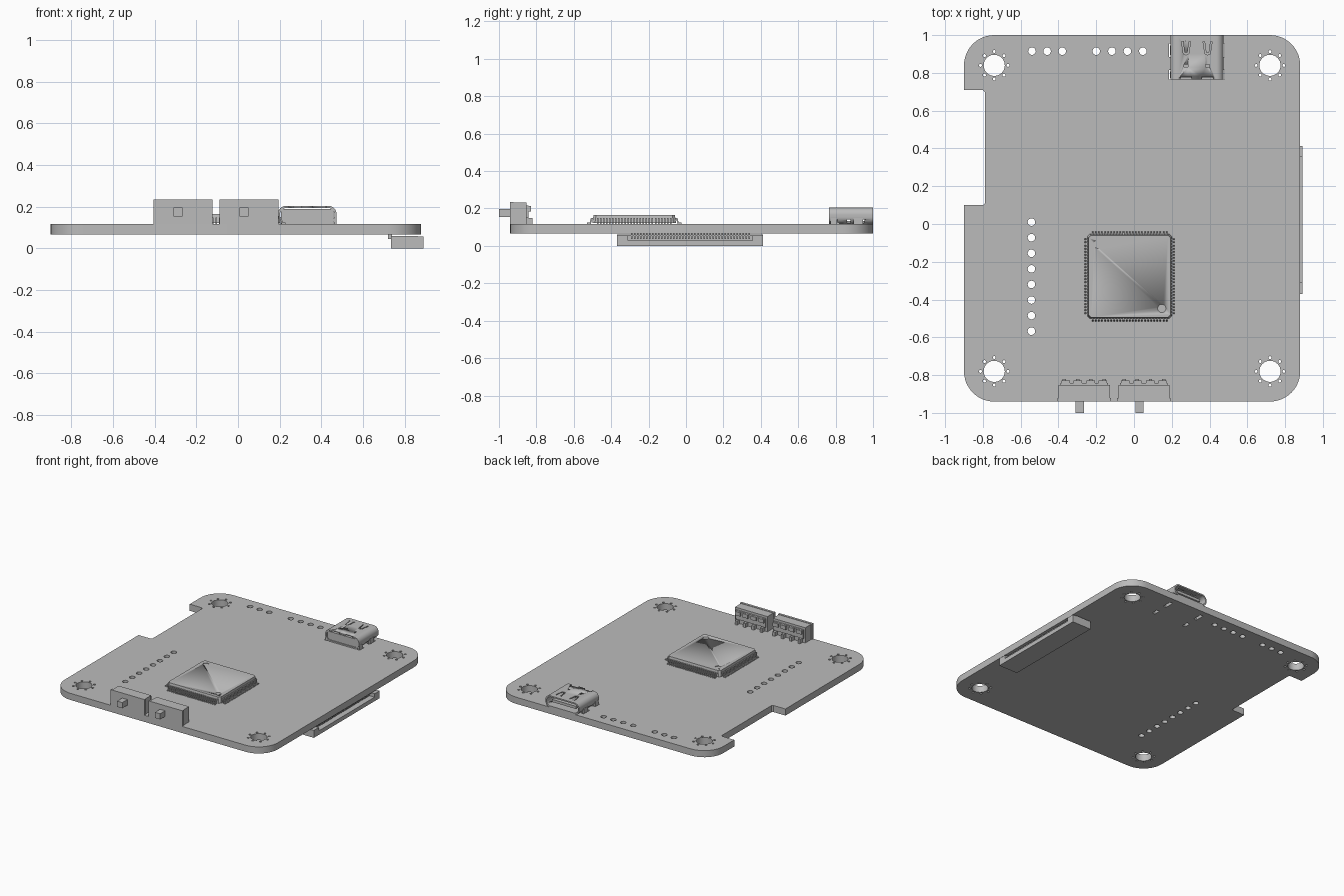
import bpy, bmesh
from math import sin, cos, pi, radians
from mathutils import Matrix, Vector

cube = bpy.data.objects.get("Cube")
if cube:
    bpy.data.objects.remove(cube, do_unlink=True)

GREY = (0.5, 0.5, 0.5, 1)
mat = bpy.data.materials.new("plain grey")
mat.use_nodes = True
mat.diffuse_color = GREY
mat.node_tree.nodes["Principled BSDF"].inputs["Base Color"].default_value = GREY


def finish(name, mesh):
    mesh.materials.clear()
    mesh.materials.append(mat)
    ob = bpy.data.objects.new(name, mesh)
    bpy.context.collection.objects.link(ob)
    bpy.ops.object.select_all(action='DESELECT')
    ob.select_set(True)
    bpy.context.view_layer.objects.active = ob
    bpy.ops.object.shade_smooth_by_angle(angle=radians(30))
    return ob


def add_box(bm, x0, x1, y0, y1, z0, z1):
    size = Matrix.Diagonal((x1 - x0, y1 - y0, z1 - z0, 1))
    mid = Matrix.Translation(((x0 + x1) / 2, (y0 + y1) / 2, (z0 + z1) / 2))
    return bmesh.ops.create_cube(bm, size=1, matrix=mid @ size)["verts"]


def boxes(name, items):
    bm = bmesh.new()
    for b in items:
        add_box(bm, *b)
    mesh = bpy.data.meshes.new(name)
    bm.to_mesh(mesh)
    bm.free()
    return finish(name, mesh)


def prism(name, loops, low, high, upright=False):
    """Extrude filled outlines; inner loops become holes."""
    cu = bpy.data.curves.new(name, 'CURVE')
    cu.dimensions, cu.fill_mode = '2D', 'BOTH'
    cu.extrude = (high - low) / 2
    for loop in loops:
        sp = cu.splines.new('POLY')
        sp.points.add(len(loop) - 1)
        for p, (x, y) in zip(sp.points, loop):
            p.co = (x, y, 0, 1)
        sp.use_cyclic_u = True
    tmp = bpy.data.objects.new(name + "_outline", cu)
    bpy.context.collection.objects.link(tmp)
    dg = bpy.context.evaluated_depsgraph_get()
    mesh = bpy.data.meshes.new_from_object(tmp.evaluated_get(dg))
    bpy.data.objects.remove(tmp, do_unlink=True)
    m = (low + high) / 2
    if upright:
        mesh.transform(Matrix.Translation((0, m, 0)) @ Matrix.Rotation(pi / 2, 4, 'X'))
    else:
        mesh.transform(Matrix.Translation((0, 0, m)))
    bm = bmesh.new()
    bm.from_mesh(mesh)
    bmesh.ops.remove_doubles(bm, verts=bm.verts, dist=1e-5)
    bmesh.ops.recalc_face_normals(bm, faces=bm.faces)
    bm.to_mesh(mesh)
    bm.free()
    return finish(name, mesh)


def cut(ob, cutter):
    cutter.hide_render = True
    mod = ob.modifiers.new("cut", 'BOOLEAN')
    mod.operation, mod.solver, mod.object = 'DIFFERENCE', 'EXACT', cutter
    bpy.ops.object.select_all(action='DESELECT')
    bpy.context.view_layer.objects.active = ob
    ob.select_set(True)
    bpy.ops.object.modifier_apply(modifier=mod.name)
    bpy.data.objects.remove(cutter, do_unlink=True)


def circle(cx, cy, r, n):
    return [(cx + r * cos(2 * pi * i / n), cy + r * sin(2 * pi * i / n)) for i in range(n)]


def rect(x0, x1, y0, y1):
    return [(x0, y0), (x1, y0), (x1, y1), (x0, y1)]


def arc(cx, cy, r, start, n=12):
    return [(cx + r * cos(start + pi / 2 * i / n), cy + r * sin(start + pi / 2 * i / n))
            for i in range(n + 1)]


def round_rect(x0, x1, y0, y1, r):
    return (arc(x1 - r, y1 - r, r, 0) + arc(x0 + r, y1 - r, r, pi / 2)
            + arc(x0 + r, y0 + r, r, pi) + arc(x1 - r, y0 + r, r, 3 * pi / 2))


# Circuit board with side notch, mounting holes, pin holes and socket slots
TOP = 0.117
R = 0.16
outline = (arc(0.88 - R, 1 - R, R, 0) + arc(-0.9 + R, 1 - R, R, pi / 2)
           + [(-0.9, 0.71), (-0.80, 0.71), (-0.79, 0.70), (-0.79, 0.11), (-0.80, 0.10), (-0.9, 0.10)]
           + arc(-0.9 + R, -0.94 + R, R, pi) + arc(0.88 - R, -0.94 + R, R, 3 * pi / 2))
loops = [outline]
for hx in (-0.74, 0.72):
    for hy in (0.84, -0.78):
        loops.append(circle(hx, hy, 0.056, 32))
        loops += [circle(x, y, 0.008, 10) for x, y in circle(hx, hy, 0.073, 8)]
loops += [circle(x, 0.915, 0.02, 20) for x in (-0.54, -0.46, -0.38, -0.2, -0.117, -0.035, 0.047)]
loops += [circle(-0.543, 0.01 - 0.0825 * i, 0.02, 20) for i in range(8)]
for sx in (0.197, 0.468):
    for sy, half in ((0.79, 0.025), (0.92, 0.035)):
        loops.append(rect(sx - 0.012, sx + 0.012, sy - half, sy + half))
prism("circuit_board", loops, 0.067, TOP)

# Chip body: chamfered square with sloping sides
CX, CY, H = -0.023, -0.277, 0.224
bm = bmesh.new()
verts = add_box(bm, CX - H, CX + H, CY - H, CY + H, 0.122, 0.165)
upright = [e for e in bm.edges if abs(e.verts[0].co.z - e.verts[1].co.z) > 0.01]
bmesh.ops.bevel(bm, geom=upright, offset=0.014, segments=1, affect='EDGES')
for v in bm.verts:
    if v.co.z > 0.15:
        v.co.x += (CX - v.co.x) * 0.03
        v.co.y += (CY - v.co.y) * 0.03
mesh = bpy.data.meshes.new("chip_body")
bm.to_mesh(mesh)
bm.free()
chip = finish("chip_body", mesh)
for s in (-1, 1):
    cut(chip, prism("dimple", [circle(CX + s * 0.17, CY - s * 0.17, 0.022, 20)], 0.161, 0.18))

# Chip leads: gull-wing pieces repeated round four sides
bm = bmesh.new()
for side in range(4):
    turn = Matrix.Translation((CX, CY, 0)) @ Matrix.Rotation(side * pi / 2, 4, 'Z')
    for i in range(25):
        y = (i - 12) * 0.0163
        path = [(0.215, 0.148), (0.232, 0.148), (0.238, 0.124), (0.252, 0.124),
                (0.252, 0.117), (0.232, 0.117), (0.226, 0.14), (0.215, 0.14)]
        f = bm.faces.new([bm.verts.new(turn @ Vector((x, y - 0.004, z))) for x, z in path])
        out = bmesh.ops.extrude_face_region(bm, geom=[f])["geom"]
        step = turn.to_3x3() @ Vector((0, 0.008, 0))
        bmesh.ops.translate(bm, vec=step, verts=[g for g in out if isinstance(g, bmesh.types.BMVert)])
bmesh.ops.recalc_face_normals(bm, faces=bm.faces)
mesh = bpy.data.meshes.new("chip_leads")
bm.to_mesh(mesh)
bm.free()
finish("chip_leads", mesh)

# Rounded metal port shell, open at the back edge, with spring cut-outs
U0, U1, UX = 0.192, 0.473, 0.3325
shell = prism("port_shell", [round_rect(U0, U1, TOP, 0.204, 0.038),
                             round_rect(U0 + 0.01, U1 - 0.01, TOP + 0.01, 0.194, 0.03)],
              0.765, 1.0, upright=True)
for s in (-1, 1):
    c = UX + s * 0.057
    spring = [(c - 0.024, 0.965), (c - 0.014, 0.9), (c, 0.895), (c + 0.014, 0.9), (c + 0.024, 0.965),
              (c + 0.016, 0.965), (c + 0.008, 0.908), (c - 0.008, 0.908), (c - 0.016, 0.965)]
    cut(shell, prism("spring_cutter", [spring], 0.18, 0.22))
    cut(shell, boxes("window_cutter", [(c - 0.01, c + 0.01, 0.83, 0.845, 0.18, 0.22),
                                       (c - 0.03, c + 0.03, 0.755, 0.782, 0.18, 0.22)]))
    e = UX + s * 0.14
    cut(shell, boxes("side_cutter", [(e - 0.02, e + 0.02, y - 0.009, y + 0.009, 0.1, 0.14)
                                     for y in (0.80, 0.87, 0.945)]))
boxes("port_insert", [(U0 + 0.015, U1 - 0.015, 0.772, 0.82, TOP, 0.188),
                      (UX - 0.1, UX + 0.1, 0.82, 0.98, 0.15, 0.17)])
boxes("port_tabs", [(x - 0.006, x + 0.006, y - h, y + h, 0.085, 0.15)
                    for x in (0.197, 0.468) for y, h in ((0.79, 0.018), (0.92, 0.025))])

# Two slide switches on the front edge
for name, x0, lever in (("left_switch", -0.089, 0.007), ("right_switch", -0.405, -0.309)):
    x1 = x0 + 0.283
    mid = (x0 + x1) / 2
    boxes(name + "_case", [(x0, x1, -0.94, -0.922, TOP, 0.235),
                           (x0 + 0.006, x1 - 0.006, -0.922, -0.852, TOP, 0.232)])
    boxes(name + "_rear_flange", [(x0 + 0.016, x1 - 0.016, -0.852, -0.842, 0.15, 0.215)]
          + [(mid + dx - 0.022, mid + dx + 0.022, -0.845, -0.828, 0.185, 0.213)
             for dx in (-0.098, -0.034, 0.034, 0.098)])
    boxes(name + "_rear_pins", [(mid + dx - 0.009, mid + dx + 0.009, -0.852, -0.82, TOP, 0.148)
                                for dx in (-0.105, -0.035, 0.035, 0.105)])
    boxes(name + "_lever", [(lever, lever + 0.043, -1.0, -0.93, 0.154, 0.197)])

# Ribbon cable socket under the left edge, slot facing outward
Y0, Y1 = -0.37, 0.413
boxes("socket_body", [(0.735, 0.865, Y0, Y1, 0, 0.03),
                      (0.735, 0.78, Y0, Y1, 0.03, 0.06),
                      (0.78, 0.865, Y0, -0.31, 0.03, 0.06),
                      (0.78, 0.865, 0.355, Y1, 0.03, 0.06),
                      (0.78, 0.865, -0.31, 0.355, 0.052, 0.06)])
boxes("socket_latch", [(0.865, 0.892, Y0, Y1, 0, 0.03),
                       (0.865, 0.892, Y0, -0.31, 0.03, 0.056),
                       (0.865, 0.892, 0.355, Y1, 0.03, 0.056)])
pins = [-0.29 + i * 0.0161 for i in range(40)]
boxes("socket_contacts", [(0.78, 0.86, y - 0.004, y + 0.004, 0.038, 0.052) for y in pins])
boxes("socket_leads", [(0.72, 0.74, y - 0.004, y + 0.004, 0.045, 0.067) for y in pins])
